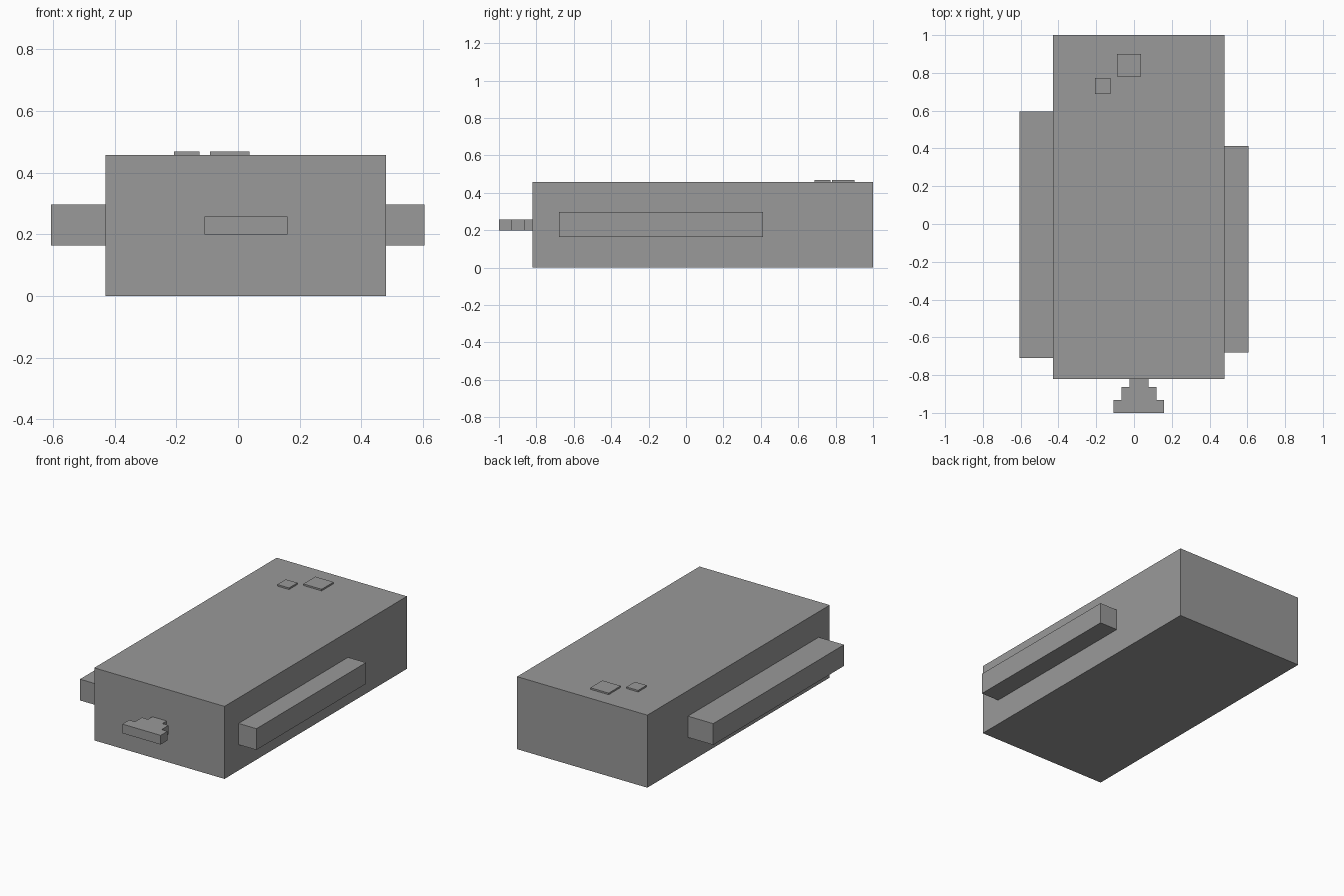
import bpy
import bmesh

cube = bpy.data.objects.get("Cube")
if cube:
    bpy.data.objects.remove(cube, do_unlink=True)

grey = bpy.data.materials.new("plain_grey")
grey.use_nodes = True
colour = (0.32, 0.32, 0.32, 1)
grey.diffuse_color = colour
grey.node_tree.nodes["Principled BSDF"].inputs["Base Color"].default_value = colour


def extrude_outline(name, outline, bottom, top):
    """Extrude a flat outline upward into a solid part."""
    bm = bmesh.new()
    face = bm.faces.new([bm.verts.new((x, y, bottom)) for x, y in outline])
    lifted = bmesh.ops.extrude_face_region(bm, geom=[face])["geom"]
    verts = [v for v in lifted if isinstance(v, bmesh.types.BMVert)]
    bmesh.ops.translate(bm, verts=verts, vec=(0, 0, top - bottom))
    bmesh.ops.recalc_face_normals(bm, faces=bm.faces)
    mesh = bpy.data.meshes.new(name)
    bm.to_mesh(mesh)
    bm.free()
    mesh.materials.append(grey)
    obj = bpy.data.objects.new(name, mesh)
    bpy.context.collection.objects.link(obj)
    return obj


def box(name, x, y, z):
    outline = [(x[0], y[0]), (x[1], y[0]), (x[1], y[1]), (x[0], y[1])]
    return extrude_outline(name, outline, *z)


# Main block
box("body", (-0.43, 0.48), (-0.82, 1.0), (0, 0.458))

# Side rails, of different length and depth
rail_z = (0.163, 0.297)
box("right_rail", (-0.607, -0.43), (-0.71, 0.595), rail_z)
box("left_rail", (0.48, 0.605), (-0.68, 0.413), rail_z)

# Thin pads on top, near the back
pad_z = (0.458, 0.468)
box("large_top_pad", (-0.09, 0.038), (0.78, 0.9), pad_z)
box("small_top_pad", (-0.207, -0.125), (0.688, 0.773), pad_z)

# Stepped front tab, widening away from the body
steps = [(0.05, -0.82, -0.863), (0.093, -0.863, -0.932), (0.134, -0.932, -1.0)]
centre = 0.026
right_edge = [(centre + w, y) for w, near, far in steps for y in (near, far)]
left_edge = [(2 * centre - x, y) for x, y in reversed(right_edge)]
extrude_outline("front_tab", right_edge + left_edge, 0.2, 0.258)
